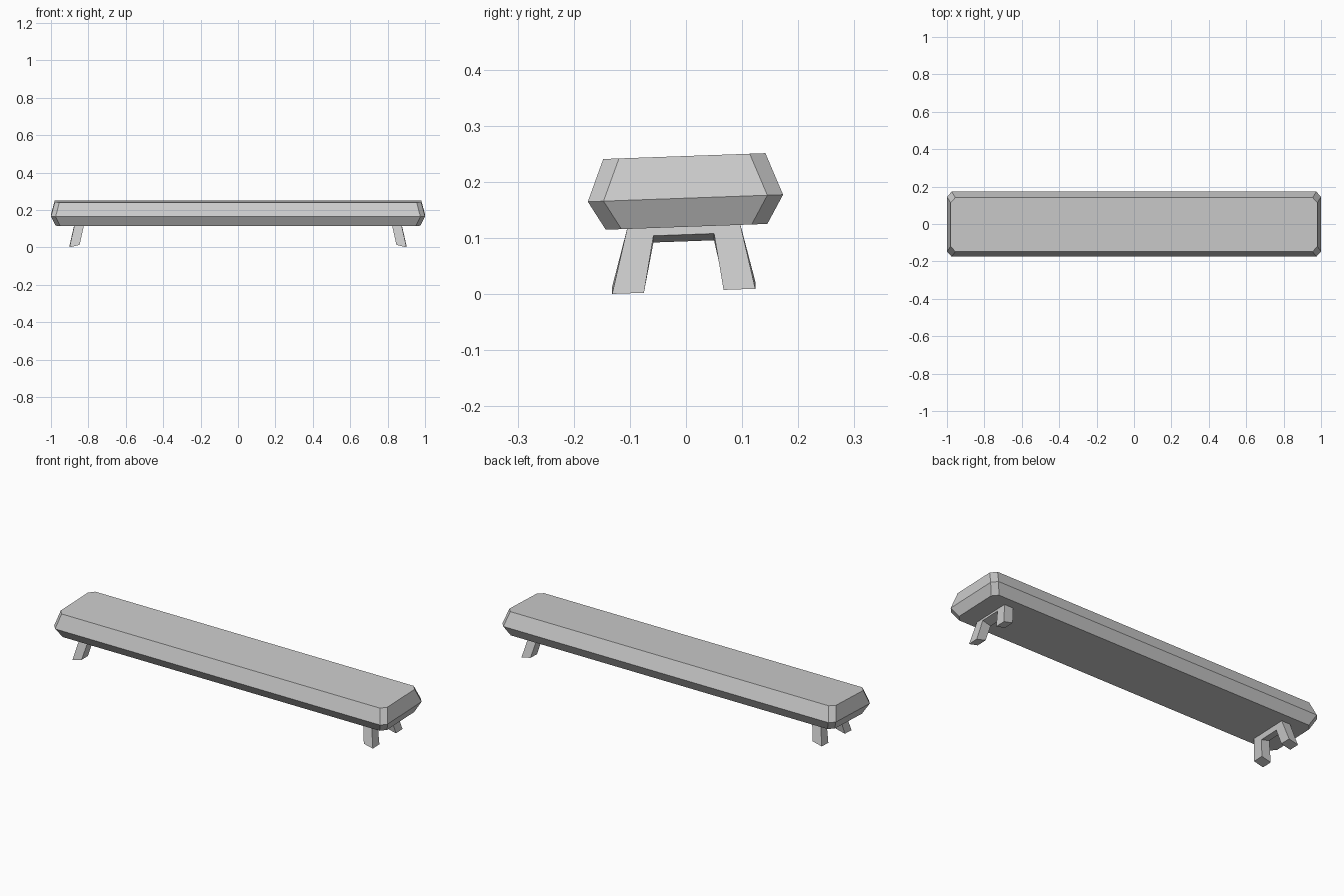
import bpy
import bmesh

TILT = 0.036  # gentle rise from front to back

cube = bpy.data.objects.get("Cube")
if cube:
    bpy.data.objects.remove(cube, do_unlink=True)

grey = bpy.data.materials.new("light_grey")
grey.use_nodes = True
color = (0.604, 0.604, 0.604, 1)
grey.diffuse_color = color
grey.node_tree.nodes["Principled BSDF"].inputs["Base Color"].default_value = color


def loft(name, rings):
    """Skin a stack of matching closed rings and cap both ends."""
    bm = bmesh.new()
    loops = [[bm.verts.new(p) for p in ring] for ring in rings]
    n = len(loops[0])
    for a, b in zip(loops, loops[1:]):
        for i in range(n):
            j = (i + 1) % n
            bm.faces.new((a[i], a[j], b[j], b[i]))
    bm.faces.new(loops[0])
    bm.faces.new(loops[-1])
    bmesh.ops.recalc_face_normals(bm, faces=bm.faces)
    mesh = bpy.data.meshes.new(name)
    bm.to_mesh(mesh)
    bm.free()
    mesh.materials.append(grey)
    obj = bpy.data.objects.new(name, mesh)
    bpy.context.collection.objects.link(obj)
    return obj


def seat_ring(hx, hy, z, shift):
    """Rectangle with cut corners, following the tilt."""
    cx, cy = hx - 0.025, hy - 0.028
    pts = [(hx, -cy), (hx, cy), (cx, hy), (-cx, hy),
           (-hx, cy), (-hx, -cy), (-cx, -hy), (cx, -hy)]
    return [(x, y + shift, z + TILT * y) for x, y in pts]


# Seat: widest at its middle edge, tapering above and below
loft("seat", [seat_ring(0.975, 0.144, 0.120, 0.001),
              seat_ring(1.0, 0.174, 0.171, -0.001),
              seat_ring(0.98, 0.1445, 0.246, -0.003)])


def bracket_ring(side, foot, bar, top, lean_x):
    """Arch outline: two splayed feet joined by a bar."""
    half = [(0.1275, foot), (0.100, top)]
    inner = [(0.054, bar), (0.071, foot)]
    pts = half + [(-y, z) for y, z in reversed(half)]
    pts += [(-y, z) for y, z in reversed(inner)] + inner
    return [(side * (lean_x - 0.225 * z), y - 0.004, z + TILT * y) for y, z in pts]


# Leg brackets: leaning outward, one at each end
for side, label in ((1, "left"), (-1, "right")):
    loft(label + "_leg_bracket",
         [bracket_ring(side, 0.005, 0.106, 0.124, 0.902),
          bracket_ring(side, 0.018, 0.094, 0.124, 0.851)])
